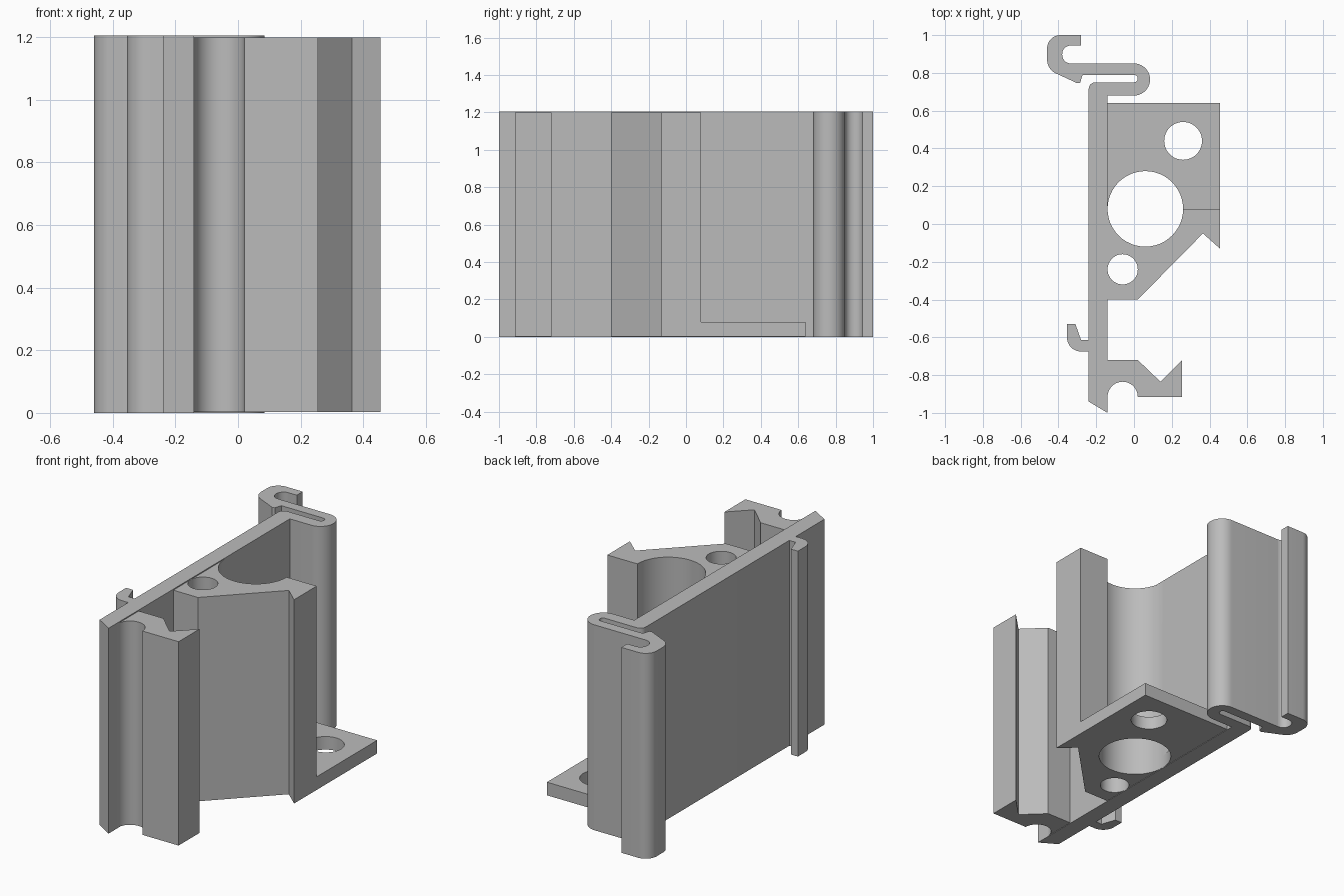
import bpy, bmesh
from math import cos, sin, radians

old = bpy.data.objects.get("Cube")
if old:
    bpy.data.objects.remove(old, do_unlink=True)

grey = bpy.data.materials.new("plain grey")
grey.use_nodes = True
colour = (0.5, 0.5, 0.5, 1)
grey.diffuse_color = colour
grey.node_tree.nodes["Principled BSDF"].inputs["Base Color"].default_value = colour

TOP = 1.205          # wall and clips
LOW, HIGH = 0.003, 1.199   # blocks sit just inside the wall ends


def arc(cx, cy, r, start, end, steps=10):
    """Points along an arc, angles in degrees."""
    angles = [radians(start + (end - start) * i / steps) for i in range(steps + 1)]
    return [(cx + r * cos(a), cy + r * sin(a)) for a in angles]


def extrude(name, outline, z0, z1):
    """Raise a plan outline from z0 to z1."""
    bm = bmesh.new()
    face = bm.faces.new([bm.verts.new((x, y, z0)) for x, y in outline])
    raised = bmesh.ops.extrude_face_region(bm, geom=[face])
    verts = [g for g in raised["geom"] if isinstance(g, bmesh.types.BMVert)]
    bmesh.ops.translate(bm, verts=verts, vec=(0, 0, z1 - z0))
    bmesh.ops.recalc_face_normals(bm, faces=bm.faces)
    mesh = bpy.data.meshes.new(name)
    bm.to_mesh(mesh)
    bm.free()
    mesh.materials.append(grey)
    obj = bpy.data.objects.new(name, mesh)
    bpy.context.collection.objects.link(obj)
    return obj


def activate(obj):
    bpy.ops.object.select_all(action="DESELECT")
    obj.select_set(True)
    bpy.context.view_layer.objects.active = obj


def cut(obj, outline, z0, z1):
    """Subtract an extruded outline from the object."""
    cutter = extrude("cutter", outline, z0, z1)
    cutter.hide_render = True
    mod = obj.modifiers.new("cut", "BOOLEAN")
    mod.operation, mod.solver, mod.object = "DIFFERENCE", "EXACT", cutter
    activate(obj)
    bpy.ops.object.modifier_apply(modifier=mod.name)
    bpy.data.objects.remove(cutter, do_unlink=True)


# Long wall, its folded spring clip and the small side hook, as one section
wall_outline = (
    [(-0.14, -1.0), (-0.14, 0.68)]
    + arc(0, 0.765, 0.085, -90, 90, 18)            # outer bend
    + [(-0.34, 0.85)]
    + arc(-0.335, 0.895, 0.045, 270, 180, 6)       # inside of the curl
    + arc(-0.335, 0.9, 0.045, 180, 90, 6)
    + [(-0.28, 0.945), (-0.28, 1.0)]
    + arc(-0.39, 0.93, 0.07, 90, 180)              # outside of the curl
    + arc(-0.38, 0.87, 0.08, 180, 243, 8)
    + [(-0.30, 0.745), (-0.285, 0.748), (-0.272, 0.79)]
    + arc(0, 0.77, 0.02, 90, -90, 10)              # slot end
    + arc(-0.205, 0.715, 0.035, 90, 180, 6)
    + [(-0.24, -0.615), (-0.28, -0.615), (-0.31, -0.53), (-0.355, -0.53)]
    + arc(-0.28, -0.6, 0.075, 180, 270)            # side hook
    + [(-0.24, -0.675), (-0.24, -0.94)]
)
wall = extrude("wall_with_clips", wall_outline, 0, TOP)

# Main block, lowered to a thin plate at the back and bored through
block = extrude("main_block", [
    (-0.16, -0.40), (0.02, -0.40), (0.365, -0.05), (0.455, -0.13),
    (0.455, 0.64), (-0.16, 0.64)], LOW, HIGH)
cut(block, [(-0.5, 0.08), (0.6, 0.08), (0.6, 0.8), (-0.5, 0.8)], 0.08, 2)
for x, y, r in [(0.06, 0.08, 0.2), (0.26, 0.44, 0.1), (-0.06, -0.24, 0.08)]:
    cut(block, arc(x, y, r, 0, 360, 48)[:-1], -1, 2)

# Notched front foot with a half-round groove
foot = extrude("front_foot",
    [(-0.16, -0.72), (0.02, -0.72), (0.14, -0.835), (0.255, -0.72), (0.255, -0.915)]
    + arc(-0.06, -0.915, 0.08, 0, 180, 20)
    + [(-0.16, -0.915)], LOW, HIGH)

for part in (wall, block, foot):
    activate(part)
    bpy.ops.object.shade_smooth_by_angle(angle=radians(25))
